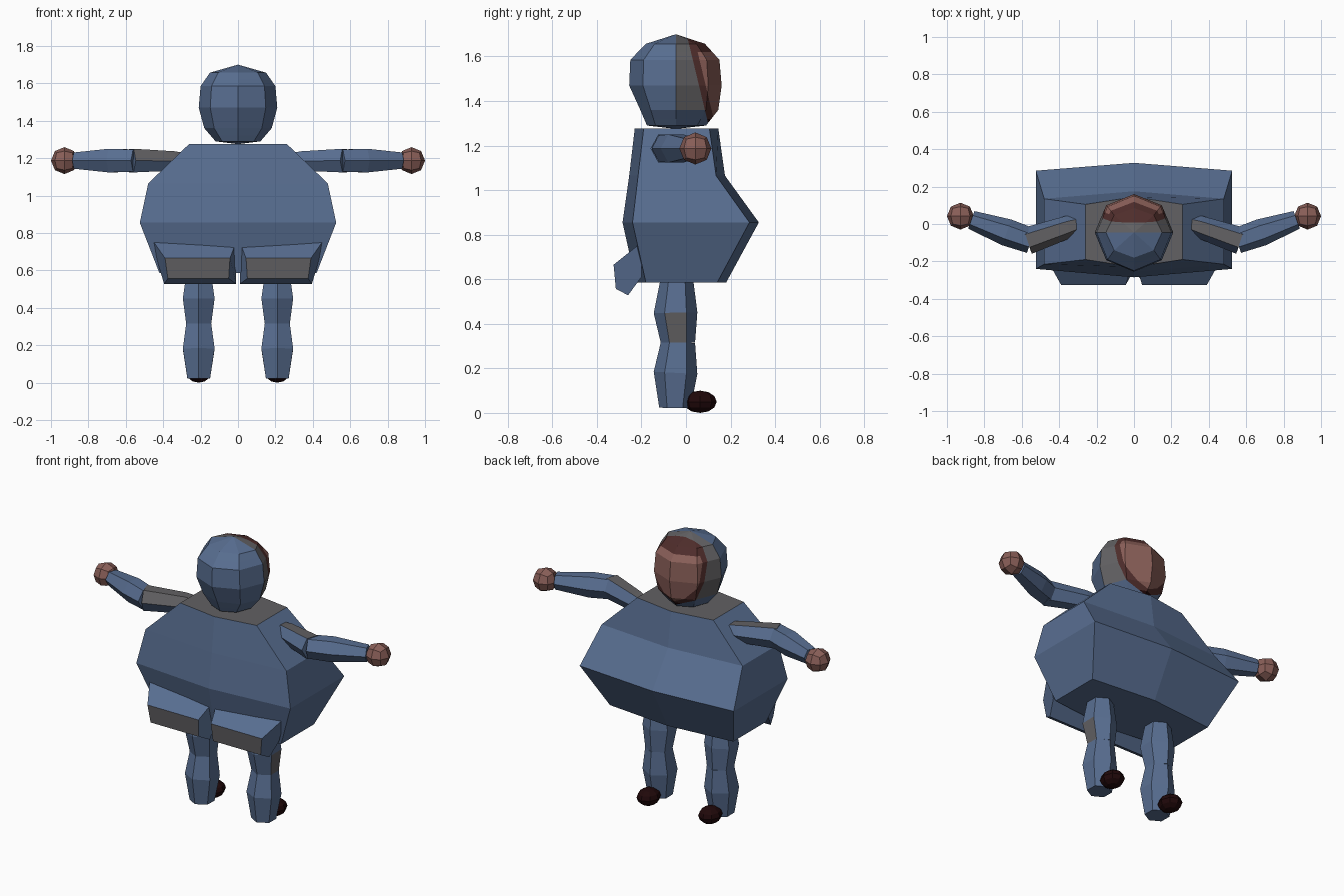
import bpy, bmesh, math
from mathutils import Vector

if "Cube" in bpy.data.objects:
    bpy.data.objects.remove(bpy.data.objects["Cube"])

def mat(name, rgb):
    m = bpy.data.materials.new(name)
    m.diffuse_color = (*rgb, 1)
    m.use_nodes = True
    m.node_tree.nodes["Principled BSDF"].inputs["Base Color"].default_value = m.diffuse_color
    return m

MATS = [mat("blue cloth", (.098, .156, .283)), mat("grey cloth", (.122, .119, .125)),
        mat("skin", (.254, .114, .098)), mat("dark brown", (.080, .027, .025)),
        mat("black brown", (.0144, .0024, .003))]
BLUE, GREY, SKIN, BROWN, BLACK = range(5)

def finish(name, bm, rule):
    """Turn a bmesh into an object; rule(centre, normal) gives the colour."""
    bmesh.ops.recalc_face_normals(bm, faces=bm.faces)
    bm.normal_update()
    for f in bm.faces:
        f.material_index = rule(f.calc_center_median(), f.normal)
    me = bpy.data.meshes.new(name)
    bm.to_mesh(me)
    bm.free()
    for m in MATS:
        me.materials.append(m)
    ob = bpy.data.objects.new(name, me)
    bpy.context.collection.objects.link(ob)
    return ob

def loft(rings, tips=None):
    """Skin closed rings of points; close with flat caps or with tip points."""
    bm = bmesh.new()
    vs = [[bm.verts.new(p) for p in r] for r in rings]
    n = len(vs[0])
    for a, b in zip(vs, vs[1:]):
        for i in range(n):
            j = (i + 1) % n
            bm.faces.new((a[i], a[j], b[j], b[i]))
    for k, ring in enumerate((vs[0], vs[-1])):
        if tips:
            t = bm.verts.new(tips[k])
            for i in range(n):
                bm.faces.new((ring[i], ring[(i + 1) % n], t))
        else:
            bm.faces.new(ring)
    return bm

def tube(path, radii, up):
    """Six-sided limb along a path, with a ridge line square to 'up'."""
    pts = [Vector(p) for p in path]
    rings = []
    for i, p in enumerate(pts):
        t = (pts[min(i + 1, len(pts) - 1)] - pts[max(i - 1, 0)]).normalized()
        u = t.cross(Vector(up)).normalized()
        v = u.cross(t)
        rings.append([p + radii[i] * (u * math.cos(k * math.pi / 3) + v * math.sin(k * math.pi / 3))
                      for k in range(6)])
    return loft(rings)

# Torso: half width, side front y, middle front y, side back y, middle back y, z
rows = [(.42, .14, .18, -.18, -.225, .585), (.525, .285, .327, -.24, -.285, .855),
        (.48, .135, .175, -.215, -.255, 1.065), (.26, .105, .145, -.19, -.23, 1.277)]
torso = loft([[(w, b, z), (w, f, z), (0, mf, z), (-w, f, z), (-w, b, z), (0, mb, z)]
              for w, f, mf, b, mb, z in rows])
finish("torso", torso, lambda c, n: GREY if n.z > .9 else BLUE)

# Head: z, radius in x, back y, front y
head_rows = [(1.29, .12, -.175, .09), (1.36, .18, -.205, .145), (1.47, .21, -.255, .16),
             (1.585, .20, -.25, .15), (1.657, .15, -.18, .085)]
rings = []
for z, r, b, f in head_rows:
    ring = []
    for k in range(8):
        a = k * math.pi / 4
        s = math.sin(a)
        ring.append((r * math.cos(a), -.045 + s * ((f + .045) if s > 0 else (-.045 - b)), z))
    rings.append(ring)
head = loft(rings, [(0, -.045, 1.275), (0, -.045, 1.70)])
# cut lines for the hood rim, hair and chin
slope = Vector((0, .27, .065)).normalized()
rim, face = Vector((0, .015, 1.65)), Vector((0, .045, 1.65))
for co, no in ((rim, slope), (face, slope), ((0, 0, 1.62), (0, 0, 1)), ((0, 0, 1.32), (0, 0, 1))):
    bmesh.ops.bisect_plane(head, geom=head.verts[:] + head.edges[:] + head.faces[:],
                           plane_co=co, plane_no=no, dist=1e-5)

def head_colour(c, n):
    if (c - rim).dot(slope) > 0:
        if c.z < 1.32:
            return BLACK
        return SKIN if (c - face).dot(slope) > 0 and c.z < 1.62 else BROWN
    return GREY if c.y > -.045 and c.z > 1.36 else BLUE

finish("head", head, head_colour)

# Rear pads: y, z, inner x, outer x
pad = [(-.20, .765, .005, .46), (-.325, .665, .043, .39), (-.315, .557, .05, .375),
       (-.26, .528, .01, .395), (-.20, .61, .01, .42)]

for s, side in ((1, "right"), (-1, "left")):
    finish(side + "_rear_pad",
           loft([[(s * p[k], p[0], p[1]) for p in pad] for k in (2, 3)]),
           lambda c, n: GREY if n.y < -.9 else BLUE)

    # Arms
    def sleeve(c, n, s=s):
        return GREY if n.z > .7 or (s < 0 and n.z > .2 and n.y < 0) else BLUE
    finish(side + "_upper_arm",
           tube([(s * .27, .01, 1.185), (s * .35, -.015, 1.185), (s * .57, -.09, 1.187)],
                [.045, .06, .073], (0, 0, 1)), sleeve)
    finish(side + "_forearm",
           tube([(s * .55, -.09, 1.187), (s * .68, -.045, 1.187), (s * .87, .022, 1.187)],
                [.068, .073, .05], (0, 0, 1)), lambda c, n: BLUE)

    # Hand: rounded cube
    hand = bmesh.new()
    bmesh.ops.create_cube(hand, size=1)
    bmesh.ops.subdivide_edges(hand, edges=hand.edges[:], cuts=1, use_grid_fill=True)
    for v in hand.verts:
        v.co = v.co.normalized() * .072 + Vector((s * .928, .042, 1.187))
    finish(side + "_hand", hand, lambda c, n: SKIN)

    # Legs
    x = s * .21
    finish(side + "_thigh",
           tube([(x, -.04, .62), (x, -.047, .45), (x, -.035, .31)], [.07, .098, .076], (1, 0, 0)),
           lambda c, n, s=s: GREY if s > 0 and n.x > .8 and c.z < .45 else BLUE)
    finish(side + "_shin",
           tube([(x, -.035, .32), (x, -.047, .18), (x, -.05, .022)], [.076, .098, .07], (1, 0, 0)),
           lambda c, n: BLUE)

    # Shoe: flattened ball
    shoe = bmesh.new()
    bmesh.ops.create_uvsphere(shoe, u_segments=8, v_segments=6, radius=1)
    for v in shoe.verts:
        v.co = Vector((x + v.co.x * .065, .063 + v.co.y * .075, .05 + v.co.z * .05))
    finish(side + "_shoe", shoe, lambda c, n: BLACK)
